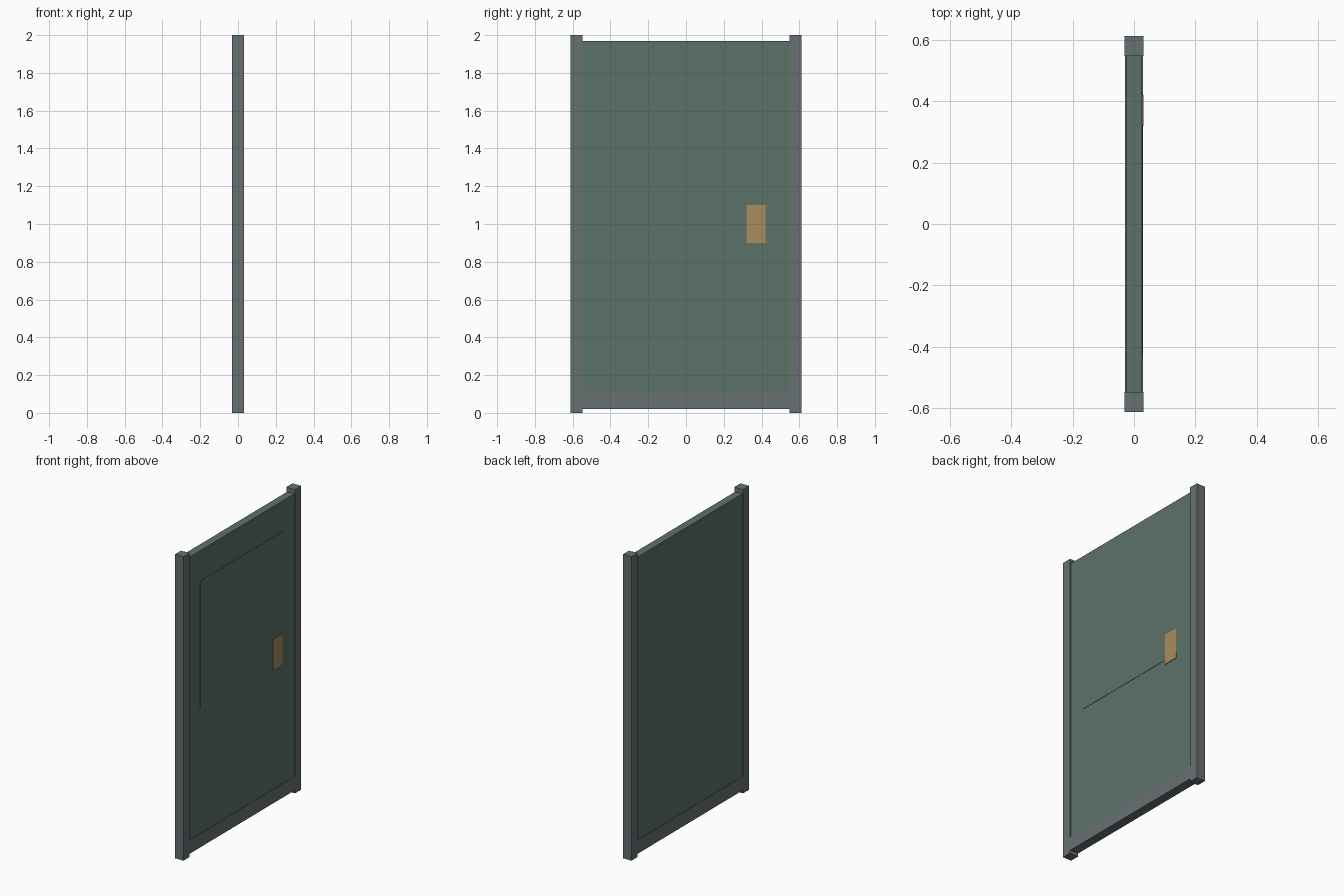
import bpy, bmesh
from mathutils import Vector

if "Cube" in bpy.data.objects:
    bpy.data.objects.remove(bpy.data.objects["Cube"])


def material(name, rgb):
    m = bpy.data.materials.new(name)
    m.diffuse_color = (*rgb, 1)
    m.use_nodes = True
    m.node_tree.nodes["Principled BSDF"].inputs["Base Color"].default_value = m.diffuse_color
    return m


green = material("green_paint", (0.105, 0.17, 0.135))
steel = material("steel", (0.135, 0.16, 0.165))
brass = material("brass", (0.40, 0.27, 0.11))


def box(name, lo, hi, mat):
    """Axis-aligned box between two corners."""
    lo, hi = Vector(lo), Vector(hi)
    bm = bmesh.new()
    bmesh.ops.create_cube(bm, size=1)
    bmesh.ops.scale(bm, vec=hi - lo, verts=bm.verts)
    bmesh.ops.translate(bm, vec=(lo + hi) / 2, verts=bm.verts)
    mesh = bpy.data.meshes.new(name)
    bm.to_mesh(mesh)
    bm.free()
    mesh.materials.append(mat)
    ob = bpy.data.objects.new(name, mesh)
    bpy.context.collection.objects.link(ob)
    return ob


# Door leaf with a slightly raised upper panel on the +x face
box("door_leaf", (-0.026, -0.55, 0.022), (0.026, 0.55, 1.97), green)
box("raised_panel", (0.02, -0.43, 0.93), (0.028, 0.43, 1.77), green)

# Side posts
for side, y in (("left", -0.58), ("right", 0.58)):
    box(side + "_post", (-0.031, y - 0.032, 0), (0.031, y + 0.032, 2), steel)

# Kick rail wrapping the bottom of the leaf
box("bottom_rail", (-0.03, -0.55, 0.02), (0.03, 0.55, 0.11), steel)

# Push plate
box("push_plate", (0.02, 0.32, 0.90), (0.0305, 0.42, 1.10), brass)
